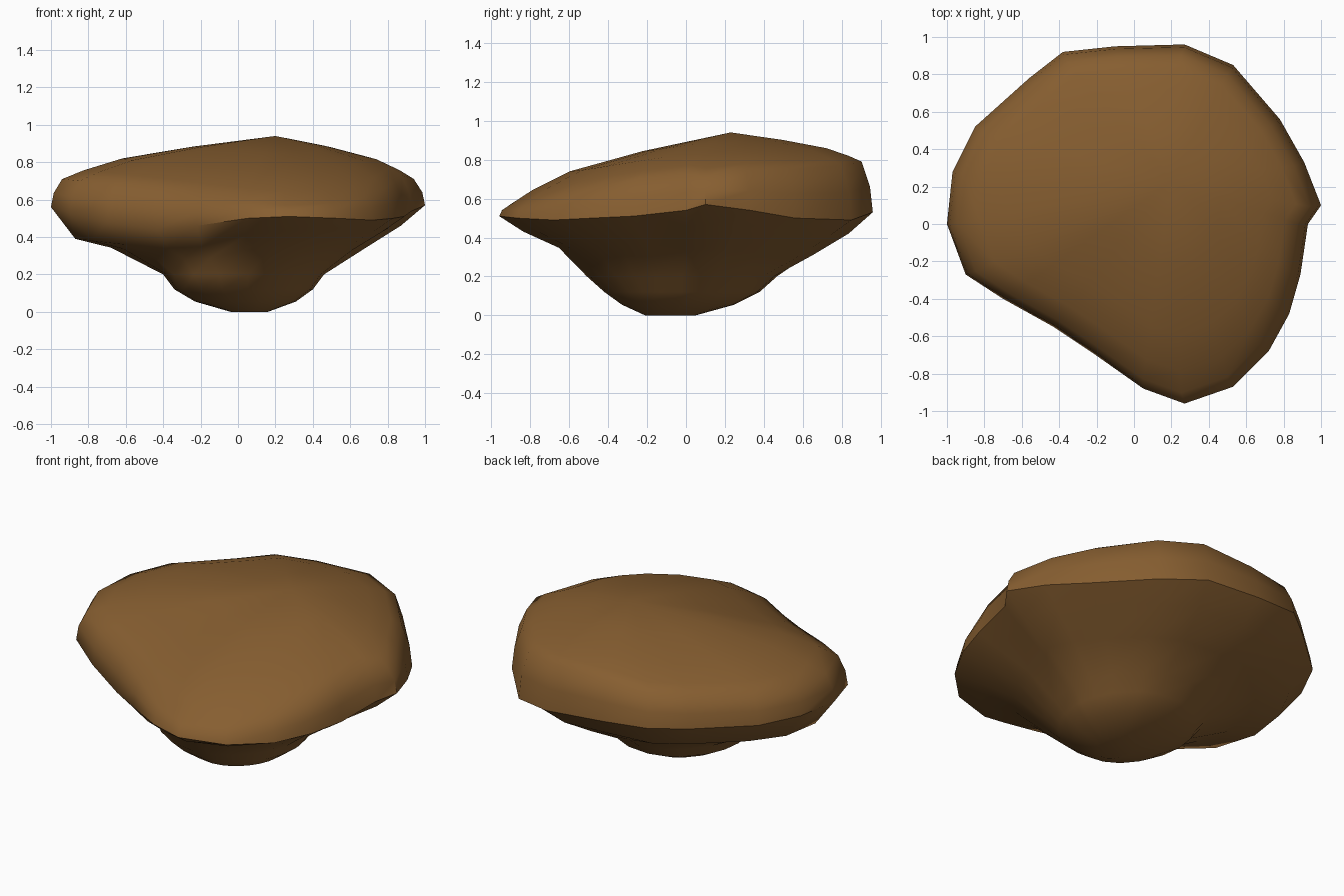
import bpy, bmesh, math

if "Cube" in bpy.data.objects:
    bpy.data.objects.remove(bpy.data.objects["Cube"])

# Rim outline: x, y, lower-edge z, widest z, upper-edge z
RIM = [
    (1.00, .10, .46, .57, .71), (.91, .33, .45, .54, .74), (.78, .56, .43, .50, .75), (.53, .85, .41, .49, .77),
    (.27, .96, .42, .53, .79), (-.10, .95, .43, .56, .78), (-.38, .92, .43, .58, .76),
    (-.56, .78, .42, .57, .74), (-.85, .52, .42, .57, .73), (-.97, .28, .40, .57, .72),
    (-1.0, .00, .39, .56, .71), (-.90, -.27, .38, .53, .70), (-.70, -.40, .36, .48, .68),
    (-.43, -.55, .34, .44, .65), (-.22, -.69, .35, .46, .62), (.05, -.88, .41, .50, .59),
    (.27, -.96, .43, .51, .57), (.53, -.87, .43, .50, .58), (.72, -.68, .43, .49, .62),
    (.83, -.48, .43, .50, .66), (.89, -.27, .43, .51, .70), (.93, .00, .45, .54, .73)]
PEAK = (.20, .23, .94)

# Foot ellipses: centre x, centre y, radius x, radius y, z
FOOT = [(.06, -.08, .10, .13, .0), (.04, -.04, .27, .29, .055),
        (.03, -.02, .37, .40, .12), (.03, -.02, .43, .49, .20)]

rock = bpy.data.materials.new("brown rock")
rock.diffuse_color = (.24, .112, .03, 1)
rock.use_nodes = True
rock.node_tree.nodes["Principled BSDF"].inputs["Base Color"].default_value = rock.diffuse_color

bm = bmesh.new()
rings = []
for cx, cy, rx, ry, z in FOOT:
    ring = []
    for x, y, *_ in RIM:
        a = math.atan2(y, x)
        ring.append(bm.verts.new((cx + rx * math.cos(a), cy + ry * math.sin(a), z)))
    rings.append(ring)

# Underside, flatter towards the left and front
rings.append([bm.verts.new((x * .68, y * .68, c[0] * (.74 + .14 * max(0, -x) + .07 * max(0, -y))))
              for x, y, *c in RIM])

# Rim: lower edge, widest line, soft shoulder, upper edge
rings.append([bm.verts.new((x * .87, y * .87, c[0])) for x, y, *c in RIM])
rings.append([bm.verts.new((x, y, c[1])) for x, y, *c in RIM])
rings.append([bm.verts.new((x * .985, y * .985, .5 * c[1] + .5 * c[2])) for x, y, *c in RIM])
rings.append([bm.verts.new((x * .94, y * .94, c[2])) for x, y, *c in RIM])

# Domed top rising to an off-centre peak
for t, f in ((.1, .20), (.27, .46), (.6, .74)):
    rings.append([bm.verts.new((x * .94 * (1 - t) + PEAK[0] * t, y * .94 * (1 - t) + PEAK[1] * t,
                                c[2] + (PEAK[2] - c[2]) * f)) for x, y, *c in RIM])

n = len(RIM)
for a, b in zip(rings, rings[1:]):
    for i in range(n):
        j = (i + 1) % n
        bm.faces.new((a[i], a[j], b[j], b[i]))
bm.faces.new(rings[0][::-1])
tip = bm.verts.new(PEAK)
for i in range(n):
    bm.faces.new((rings[-1][i], rings[-1][(i + 1) % n], tip))
bmesh.ops.recalc_face_normals(bm, faces=bm.faces)

mesh = bpy.data.meshes.new("boulder")
bm.to_mesh(mesh)
bm.free()
mesh.materials.append(rock)
boulder = bpy.data.objects.new("boulder", mesh)
bpy.context.collection.objects.link(boulder)
bpy.context.view_layer.objects.active = boulder
boulder.select_set(True)
bpy.ops.object.shade_smooth_by_angle(angle=math.radians(48))
